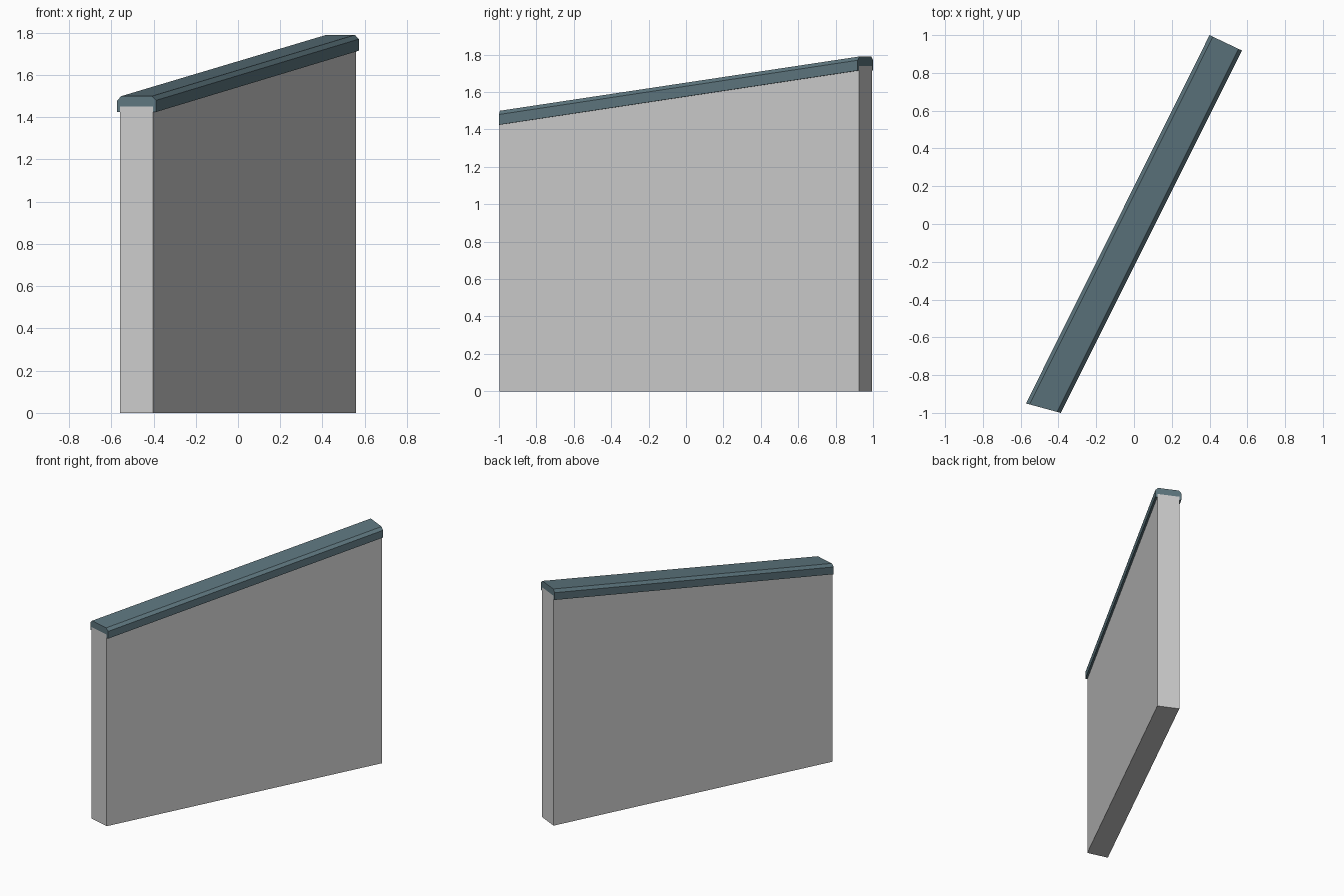
import bpy
import bmesh
from mathutils import Vector

if "Cube" in bpy.data.objects:
    bpy.data.objects.remove(bpy.data.objects["Cube"])

# Plan corners of the coping at each end (left, right) and its ridge height
FRONT = (Vector((-0.572, -0.95, 0)), Vector((-0.388, -1.0, 0)), 1.50)
BACK = (Vector((0.40, 1.0, 0)), Vector((0.572, 0.918, 0)), 1.79)


def section(end, profile):
    """Place (distance from centre as -1..1, depth below top) points on an end plane;
    a depth of None means ground level."""
    left, right, top = end
    pts = []
    for u, depth in profile:
        p = left.lerp(right, (u + 1) / 2)
        p.z = 0 if depth is None else top - depth
        pts.append(p)
    return pts


def loft(name, profile, color=None):
    """Loft a closed profile from the front end to the back end."""
    bm = bmesh.new()
    a = [bm.verts.new(p) for p in section(FRONT, profile)]
    b = [bm.verts.new(p) for p in section(BACK, profile)]
    n = len(profile)
    for i in range(n):
        j = (i + 1) % n
        bm.faces.new((a[i], a[j], b[j], b[i]))
    bm.faces.new(a[::-1])
    bm.faces.new(b)
    bmesh.ops.recalc_face_normals(bm, faces=bm.faces)
    mesh = bpy.data.meshes.new(name)
    bm.to_mesh(mesh)
    bm.free()
    obj = bpy.data.objects.new(name, mesh)
    bpy.context.collection.objects.link(obj)
    if color:
        mat = bpy.data.materials.new(name + "_color")
        mat.diffuse_color = color
        mat.use_nodes = True
        mat.node_tree.nodes["Principled BSDF"].inputs["Base Color"].default_value = mat.diffuse_color
        mesh.materials.append(mat)
    return obj


def mirrored(half):
    """Complete a right-half profile with its mirror image."""
    return half + [(-u, d) for u, d in reversed(half)]


# Wall panel with sloping top
W = 0.845
loft("wall", mirrored([(W, None), (W, 0.05)]))

# Channel-shaped coping: inner lip, outer side, chamfer, flat top
loft("coping", mirrored([(W, 0.05), (W, 0.075), (1, 0.075), (1, 0.02), (0.79, 0)]),
     (0.11, 0.18, 0.21, 1))
